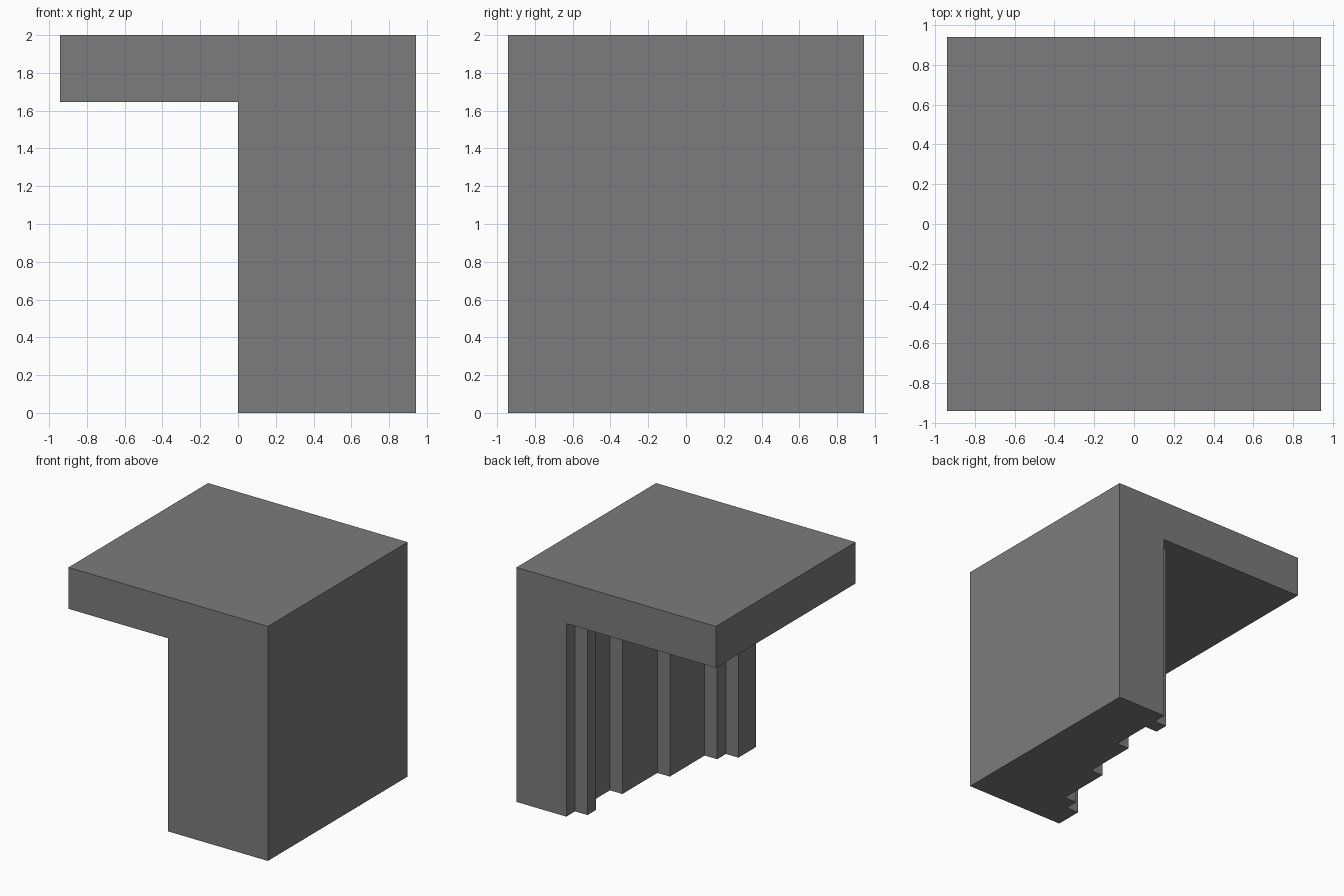
import bpy
import bmesh

cube = bpy.data.objects.get("Cube")
if cube:
    bpy.data.objects.remove(cube, do_unlink=True)

U = 2 / 17            # one grid step
HALF, SLAB, TOP = 8, 14, 17

# Flat grey stone
grey = bpy.data.materials.new("stone_grey")
grey.use_nodes = True
colour = (0.2, 0.2, 0.2, 1)
grey.diffuse_color = colour
grey.node_tree.nodes["Principled BSDF"].inputs["Base Color"].default_value = colour

# Stepped face of the pillar: (x, length along y) runs from back to front
runs = [(4, 1), (3, 1), (4, 3), (3, 4), (2, 4), (1, 1), (0, 2)]
steps, y = [], HALF
for x, length in runs:
    steps += [(x, y), (x, y - length)]
    y -= length

bm = bmesh.new()


def face(points):
    bm.faces.new([bm.verts.new((x * U, y * U, z * U)) for x, y, z in points])


def flat(outline, z):
    face([(x, y, z) for x, y in outline])


# Pillar foot, underside of the overhang, and top of the slab
flat(steps + [(HALF, -HALF), (HALF, HALF)], 0)
flat(steps + [(-HALF, -HALF), (-HALF, HALF)], SLAB)
flat([(-HALF, -HALF), (HALF, -HALF), (HALF, HALF), (-HALF, HALF)], TOP)

# Stepped wall under the overhang
for (xa, ya), (xb, yb) in zip(steps, steps[1:]):
    face([(xa, ya, 0), (xb, yb, 0), (xb, yb, SLAB), (xa, ya, SLAB)])

# Front and back: pillar and slab edge in one flat face
for x, y in (steps[0], steps[-1]):
    face([(HALF, y, 0), (HALF, y, TOP), (-HALF, y, TOP),
          (-HALF, y, SLAB), (x, y, SLAB), (x, y, 0)])

# Tall plain side and slab edge on the other side
for x, z in ((HALF, 0), (-HALF, SLAB)):
    face([(x, -HALF, z), (x, HALF, z), (x, HALF, TOP), (x, -HALF, TOP)])

bmesh.ops.remove_doubles(bm, verts=bm.verts, dist=0.001)
bmesh.ops.recalc_face_normals(bm, faces=bm.faces)

mesh = bpy.data.meshes.new("stepped_pillar_with_slab")
bm.to_mesh(mesh)
bm.free()
mesh.materials.append(grey)
block = bpy.data.objects.new("stepped_pillar_with_slab", mesh)
bpy.context.collection.objects.link(block)
